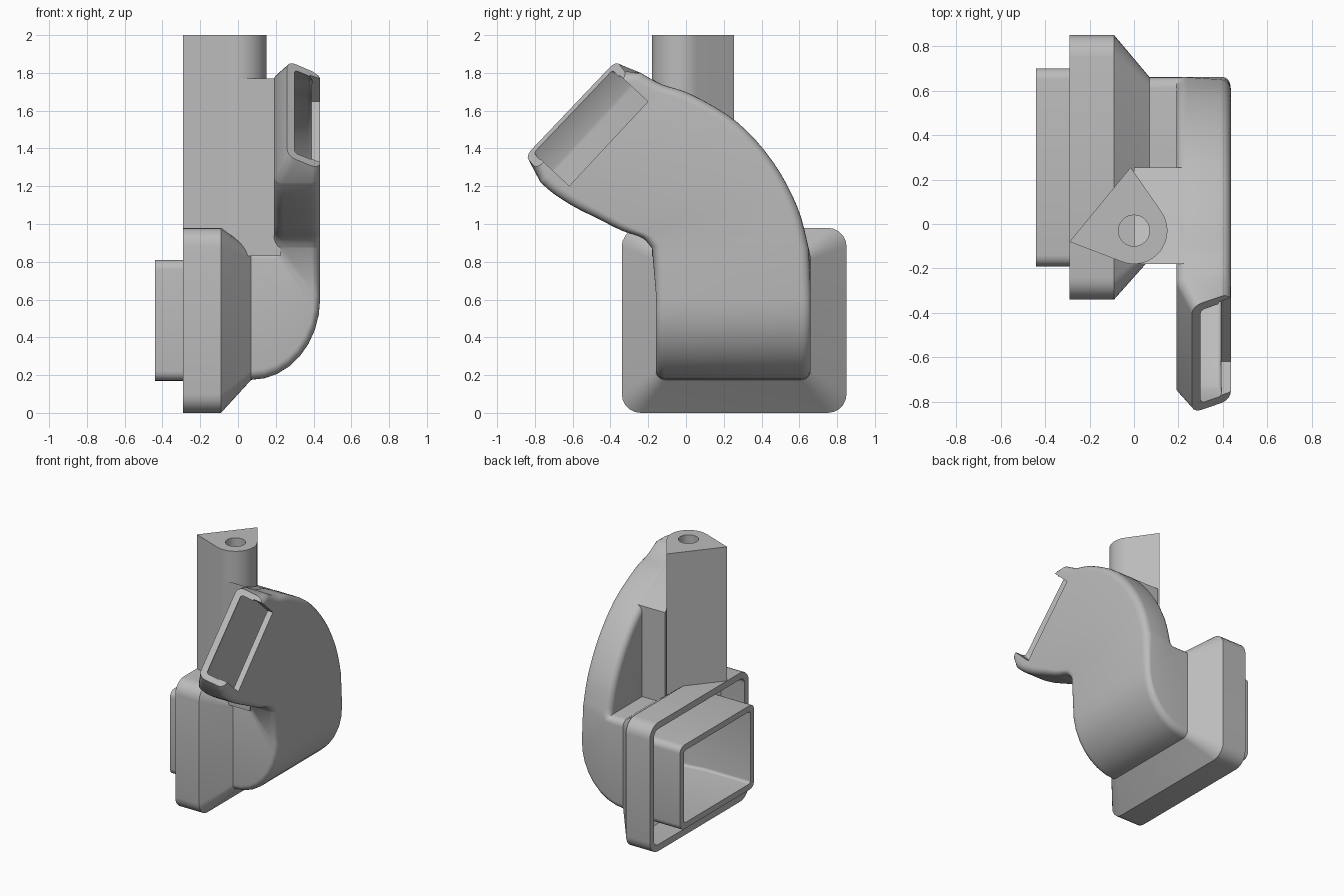
import bpy, bmesh, math
from mathutils import Vector, Matrix

if "Cube" in bpy.data.objects:
    bpy.data.objects.remove(bpy.data.objects["Cube"])

grey = bpy.data.materials.new("plain_grey")
grey.use_nodes = True
COLOR = (0.5, 0.5, 0.5, 1)
grey.diffuse_color = COLOR
grey.node_tree.nodes["Principled BSDF"].inputs["Base Color"].default_value = COLOR


def finish(name, bm, smooth=True):
    bmesh.ops.recalc_face_normals(bm, faces=bm.faces)
    mesh = bpy.data.meshes.new(name)
    bm.to_mesh(mesh)
    bm.free()
    ob = bpy.data.objects.new(name, mesh)
    bpy.context.collection.objects.link(ob)
    mesh.materials.append(grey)
    if smooth:
        shade(ob)
    return ob


def activate(ob):
    bpy.ops.object.select_all(action='DESELECT')
    ob.select_set(True)
    bpy.context.view_layer.objects.active = ob


def shade(ob):
    activate(ob)
    bpy.ops.object.shade_smooth_by_angle(angle=math.radians(32))


def cut(ob, cutter):
    mod = ob.modifiers.new("cut", 'BOOLEAN')
    mod.operation = 'DIFFERENCE'
    mod.solver = 'EXACT'
    mod.object = cutter
    activate(ob)
    bpy.ops.object.modifier_apply(modifier=mod.name)
    bpy.data.objects.remove(cutter)
    shade(ob)


def ring(corners, radius, inset=0.0, steps=5):
    """Rounded four-cornered section, optionally inset by a wall thickness."""
    c0, c1, c2, c3 = [Vector(c) for c in corners]
    lu = ((c1 - c0).length + (c2 - c3).length) / 2
    lv = ((c3 - c0).length + (c2 - c1).length) / 2
    r = max(radius - inset, 0.02)
    lo = inset + r
    centres = [(lo, lo), (lu - lo, lo), (lu - lo, lv - lo), (lo, lv - lo)]
    pts = []
    for k, (a, b) in enumerate(centres):
        for i in range(steps + 1):
            t = math.pi * (1 + k / 2 + i / steps / 2)
            u, v = (a + r * math.cos(t)) / lu, (b + r * math.sin(t)) / lv
            pts.append(c0.lerp(c1, u).lerp(c3.lerp(c2, u), v))
    return pts


def closed_shell(name, rings):
    """Skin the rings in order, joining the last to the first."""
    bm = bmesh.new()
    rows = [[bm.verts.new(p) for p in r] for r in rings]
    n = len(rows[0])
    for j, row in enumerate(rows):
        nxt = rows[(j + 1) % len(rows)]
        for i in range(n):
            k = (i + 1) % n
            bm.faces.new((row[i], row[k], nxt[k], nxt[i]))
    return finish(name, bm)


def prism(name, lower, upper, smooth=True):
    bm = bmesh.new()
    a = [bm.verts.new(p) for p in lower]
    b = [bm.verts.new(p) for p in upper]
    bm.faces.new(a)
    bm.faces.new(b)
    for i in range(len(a)):
        k = (i + 1) % len(a)
        bm.faces.new((a[i], a[k], b[k], b[i]))
    return finish(name, bm, smooth)


def rect(x, y0, y1, z0, z1):
    return [(x, y0, z1), (x, y1, z1), (x, y1, z0), (x, y0, z0)]


# Inlet: flared hood around a rectangular tube, open on the -x side
WALL = 0.045
HOOD = (-0.34, 0.85, 0, 0.98)
TUBE = (-0.19, 0.70, 0.17, 0.81)
NECK = (-0.16, 0.66, 0.175, 0.86)
closed_shell("inlet_hood", [
    ring(rect(-0.29, *HOOD), 0.1),
    ring(rect(-0.09, *HOOD), 0.1),
    ring(rect(0.07, *NECK), 0.05),
    ring(rect(0.07, *NECK), 0.05, WALL),
    ring(rect(-0.06, *TUBE), 0.05, WALL),
    ring(rect(-0.44, *TUBE), 0.05, WALL),
    ring(rect(-0.44, *TUBE), 0.05),
    ring(rect(0.0, *TUBE), 0.05),
    ring(rect(-0.09, *HOOD), 0.1, 0.05),
    ring(rect(-0.29, *HOOD), 0.1, 0.05)])

# Duct: elbow from the inlet, turning upwards
X0, X1 = 0.19, 0.435
stations = []
for i in range(9):
    t = math.pi / 2 * i / 8
    xi, xo = 0.07 + 0.12 * math.sin(t), 0.07 + 0.365 * math.sin(t)
    zo = 0.605 - 0.43 * math.cos(t)
    stations.append([(xi, -0.16, 0.86), (xi, 0.66, 0.86), (xo, 0.66, zo), (xo, -0.16, zo)])

# Duct: flat upper channel sweeping forward to the outlet
front_curve = [(-0.18, 0.87), (-0.23, 0.925), (-0.34, 0.965), (-0.47, 1.03),
               (-0.59, 1.09), (-0.70, 1.16), (-0.77, 1.22)]
back_curve = [(0.65, 0.87), (0.59, 1.09), (0.46, 1.33), (0.27, 1.54),
              (0.03, 1.685), (-0.13, 1.74), (-0.24, 1.80)]


def smooth_curve(pts, sub=4):
    p = [Vector(q) for q in pts]
    out = []
    for i in range(len(p) - 1):
        a, b, c, d = p[max(i - 1, 0)], p[i], p[i + 1], p[min(i + 2, len(p) - 1)]
        for s in range(sub):
            t = s / sub
            out.append(0.5 * (2 * b + (c - a) * t + (2 * a - 5 * b + 4 * c - d) * t ** 2
                              + (3 * b - a - 3 * c + d) * t ** 3))
    return out + [p[-1]]


for f, b in zip(smooth_curve(front_curve), smooth_curve(back_curve)):
    stations.append([(X0, *f), (X0, *b), (X1, *b), (X1, *f)])
# slanted lip
stations.append([(0.26, -0.85, 1.36), (0.26, -0.37, 1.865), (X1, -0.31, 1.79), (X1, -0.79, 1.29)])

duct = closed_shell("curved_duct", [ring(s, 0.05) for s in stations]
                    + [ring(s, 0.05, WALL) for s in reversed(stations)])

# Side notch in the outlet
bm = bmesh.new()
bmesh.ops.create_cube(bm, size=1, matrix=Matrix.Translation((0.44, -0.41, 1.425))
                      @ Matrix.Rotation(math.radians(47), 4, 'X')
                      @ Matrix.Translation((0, 0, 0.25))
                      @ Matrix.Diagonal((0.12, 0.61, 0.5, 1)))
cut(duct, finish("notch_cutter", bm, False))

# Mounting post with a teardrop section and a bore
CX, CY = 0, -0.03
outline = [(-0.29, -0.08)]
for i in range(25):
    t = math.radians(249 + (395 - 249) * i / 24)
    outline.append((CX + 0.15 * math.cos(t), CY + 0.15 * math.sin(t)))
outline.append((-0.015, 0.255))
post = prism("mounting_post",
             [(x, y, max(0.83, 0.95 - 0.8 * max(0, x + 0.09))) for x, y in outline],
             [(x, y, 2.0) for x, y in outline])
bm = bmesh.new()
bmesh.ops.create_cone(bm, cap_ends=True, segments=32, radius1=0.07, radius2=0.07, depth=1.2,
                      matrix=Matrix.Translation((CX, CY, 1.65)))
cut(post, finish("bore_cutter", bm, False))

# Web joining post and duct, its top following the duct
web = [(-0.18, 0.83), (0.255, 0.83), (0.255, 1.55), (0.15, 1.62), (0.03, 1.68), (-0.13, 1.735), (-0.18, 1.77)]
prism("post_web", [(0, *p) for p in web], [(0.225, *p) for p in web])
